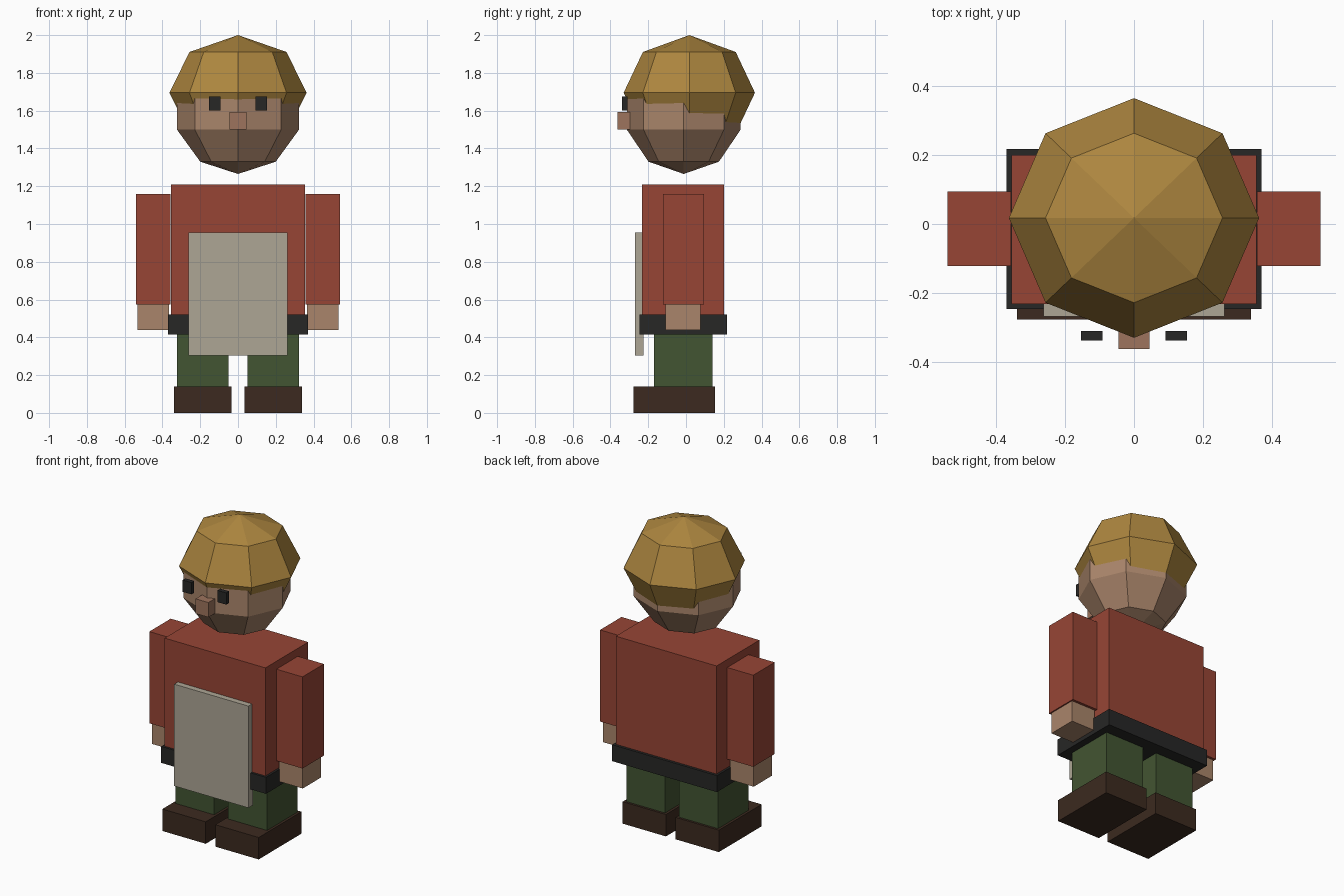
import bpy, bmesh
from mathutils import Matrix

if "Cube" in bpy.data.objects:
    bpy.data.objects.remove(bpy.data.objects["Cube"])


def material(name, rgb):
    m = bpy.data.materials.new(name)
    m.diffuse_color = (*rgb, 1)
    m.use_nodes = True
    m.node_tree.nodes["Principled BSDF"].inputs["Base Color"].default_value = m.diffuse_color
    return m


RED = material("red_cloth", (0.31, 0.06, 0.036))
GREEN = material("green_cloth", (0.055, 0.09, 0.032))
BROWN = material("brown_leather", (0.045, 0.023, 0.014))
BLACK = material("black", (0.02, 0.02, 0.019))
LINEN = material("linen", (0.42, 0.38, 0.30))
SKIN = material("skin", (0.40, 0.235, 0.145))
NOSE = material("nose_skin", (0.34, 0.175, 0.11))
HAIR = material("blond_hair", (0.42, 0.24, 0.05))


def finish(name, bm, mat):
    mesh = bpy.data.meshes.new(name)
    bm.to_mesh(mesh)
    bm.free()
    mesh.materials.append(mat)
    ob = bpy.data.objects.new(name, mesh)
    bpy.context.collection.objects.link(ob)


def place(centre, size):
    return Matrix.Translation(centre) @ Matrix.Diagonal((*size, 1))


def box(name, x, y, z, mat):
    """Box from its (min, max) range on each axis."""
    spans = (x, y, z)
    bm = bmesh.new()
    bmesh.ops.create_cube(bm, size=1, matrix=place(
        [(a + b) / 2 for a, b in spans], [b - a for a, b in spans]))
    finish(name, bm, mat)


def pair(name, x, y, z, mat):
    """Mirrored boxes on both sides of x = 0."""
    box(name + "_right", x, y, z, mat)
    box(name + "_left", (-x[1], -x[0]), y, z, mat)


def ball(name, centre, radii, rings, mat):
    """Faceted eight-sided ball."""
    bm = bmesh.new()
    bmesh.ops.create_uvsphere(bm, u_segments=8, v_segments=rings, radius=1,
                              matrix=place(centre, radii))
    finish(name, bm, mat)


# Feet and legs
pair("boot", (0.034, 0.34), (-0.277, 0.154), (0, 0.14), BROWN)
pair("leg", (0.05, 0.324), (-0.17, 0.14), (0.12, 0.44), GREEN)

# Body and clothing
box("torso", (-0.356, 0.356), (-0.232, 0.2), (0.43, 1.21), RED)
box("belt", (-0.37, 0.37), (-0.246, 0.217), (0.415, 0.52), BLACK)
box("apron", (-0.262, 0.262), (-0.269, -0.225), (0.305, 0.955), LINEN)

# Arms
pair("sleeve", (0.357, 0.541), (-0.122, 0.094), (0.575, 1.16), RED)
pair("hand", (0.365, 0.533), (-0.108, 0.078), (0.44, 0.59), SKIN)

# Head: the hair ball overlaps the head ball, set slightly back
ball("head", (0, -0.012, 1.605), (0.34, 0.317, 0.34), 5, SKIN)
ball("hair", (0, 0.0175, 1.695), (0.363, 0.3475, 0.305), 4, HAIR)
pair("eye", (0.092, 0.154), (-0.338, -0.31), (1.6, 1.675), BLACK)
box("nose", (-0.045, 0.045), (-0.363, -0.28), (1.5, 1.594), NOSE)
